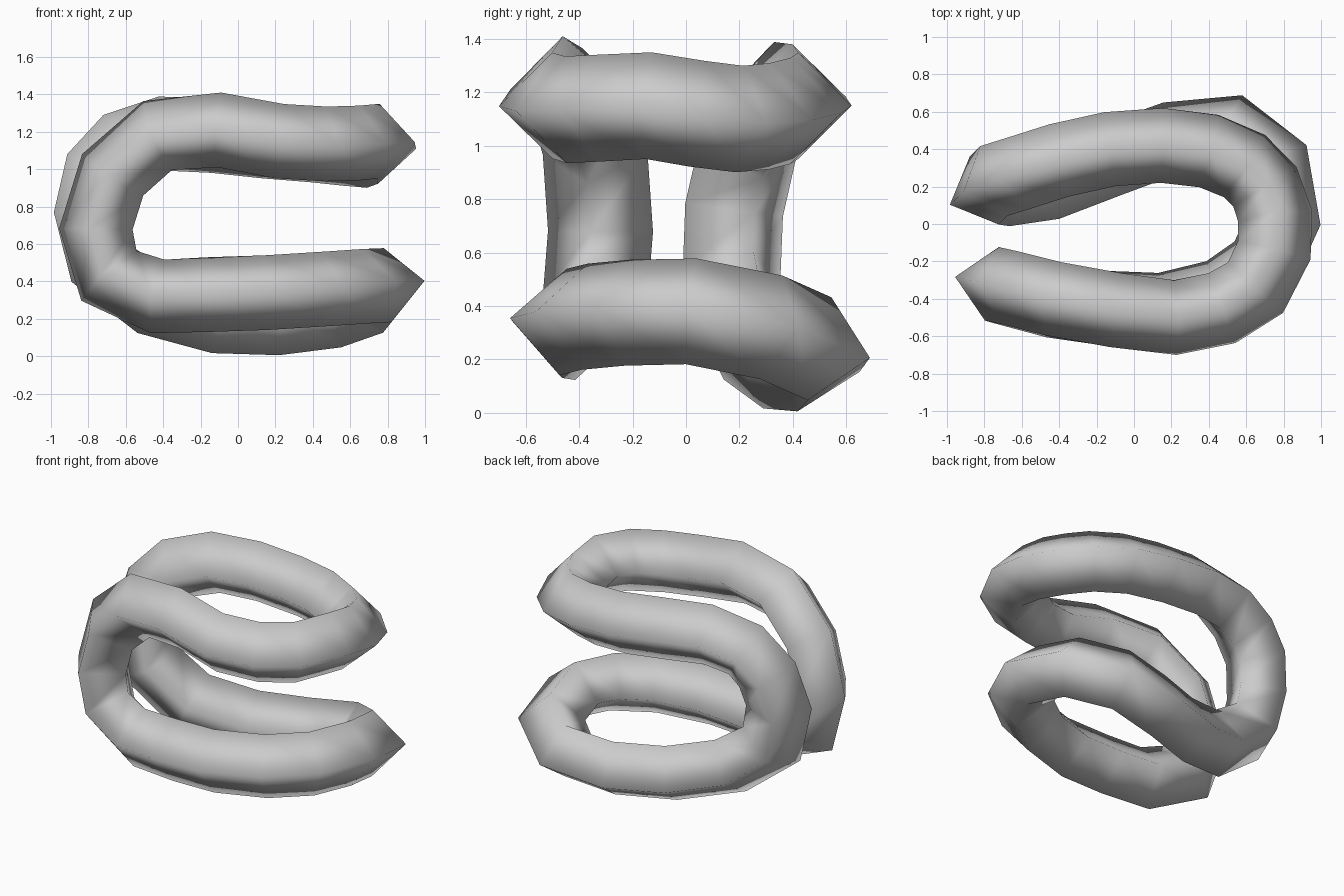
import bpy, bmesh
from mathutils import Vector, Quaternion

cube = bpy.data.objects.get("Cube")
if cube:
    bpy.data.objects.remove(cube)

RADIUS = 0.2
SIDES = 4

# Centre line of each stretch of the closed loop
upper_bend = [(-.1, -.46, 1.21), (.22, -.5, 1.15), (.47, -.45, 1.135), (.65, -.34, 1.14),
              (.75, -.14, 1.15), (.755, .04, 1.12), (.7, .2, 1.1), (.59, .31, 1.11),
              (.4, .39, 1.13), (.15, .42, 1.15), (-.13, .4, 1.18)]
back_arc = [(-.4, .34, 1.19), (-.62, .27, 1.12), (-.75, .23, .98),
            (-.8, .18, .76), (-.74, .17, .5), (-.47, .21, .3)]
lower_bend = [(-.13, .34, .21), (.2, .46, .2), (.52, .5, .24), (.75, .32, .32),
              (.8, .02, .38), (.69, -.22, .375), (.47, -.38, .36), (.15, -.46, .34)]
front_arc = [(-.15, -.45, .33), (-.43, -.41, .32), (-.69, -.34, .43),
             (-.76, -.32, .68), (-.67, -.34, .97), (-.43, -.4, 1.18)]
path = [Vector(p) for p in upper_bend + back_arc + lower_bend + front_arc]
count = len(path)

# Tangents, and normals carried along the loop without twisting
tangents = [((path[(i + 1) % count] - p).normalized()
             + (p - path[i - 1]).normalized()).normalized() for i, p in enumerate(path)]
normal = Vector((0, 0, 1))
normal = (normal - tangents[0] * normal.dot(tangents[0])).normalized()
normals = [normal]
for i in range(count):
    turn = tangents[i].rotation_difference(tangents[(i + 1) % count])
    normals.append((turn @ normals[-1]).normalized())

# Spread the leftover twist evenly, to the nearest matching corner
t0 = tangents[0]
leftover = t0.dot(normals[count].cross(normals[0]))
twist = normals[count].angle(normals[0]) * (1 if leftover > 0 else -1)
step = 2 * 3.14159265 / SIDES
shift = round(twist / step)
twist -= shift * step

# Tube skin
bm = bmesh.new()
rings = []
for i, p in enumerate(path):
    ring = []
    for k in range(SIDES):
        spin = Quaternion(tangents[i], twist * i / count + k * step)
        ring.append(bm.verts.new(p + spin @ normals[i] * RADIUS))
    rings.append(ring)
for i in range(count):
    a, b = rings[i], rings[(i + 1) % count]
    offset = -shift if i == count - 1 else 0
    for k in range(SIDES):
        bm.faces.new((a[k], a[(k + 1) % SIDES],
                      b[(k + 1 + offset) % SIDES], b[(k + offset) % SIDES]))
bmesh.ops.recalc_face_normals(bm, faces=bm.faces)
for face in bm.faces:
    face.smooth = True

mesh = bpy.data.meshes.new("looped_tube")
bm.to_mesh(mesh)
bm.free()
tube = bpy.data.objects.new("looped_tube", mesh)
bpy.context.collection.objects.link(tube)

# Plain grey
grey = bpy.data.materials.new("light_grey")
grey.use_nodes = True
colour = (0.6, 0.6, 0.6, 1)
grey.diffuse_color = colour
grey.node_tree.nodes["Principled BSDF"].inputs["Base Color"].default_value = colour
mesh.materials.append(grey)
